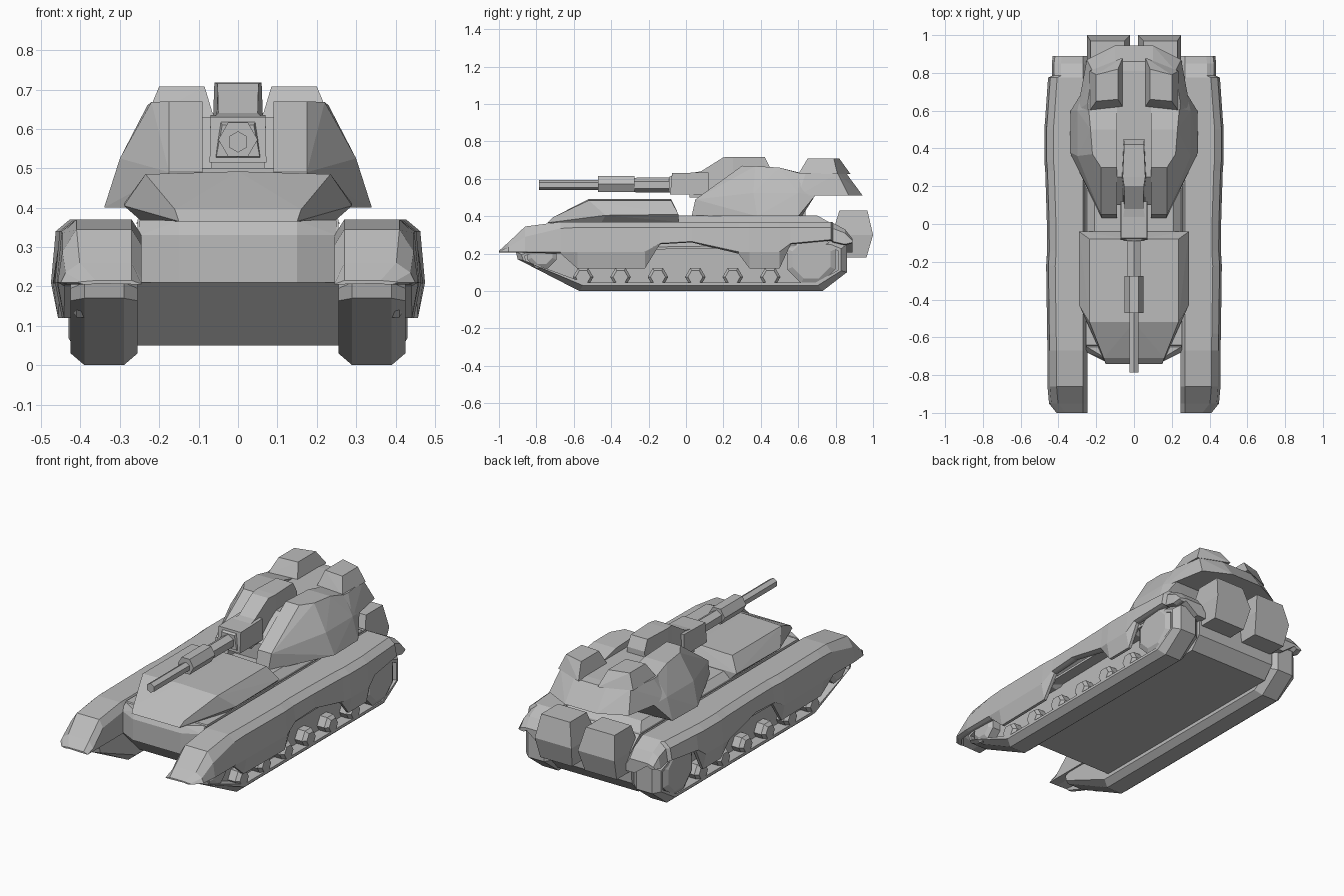
import bpy, bmesh, math

cube = bpy.data.objects.get("Cube")
if cube:
    bpy.data.objects.remove(cube, do_unlink=True)

grey = bpy.data.materials.new("plain grey")
grey.use_nodes = True
grey.diffuse_color = (0.5, 0.5, 0.5, 1)
grey.node_tree.nodes["Principled BSDF"].inputs["Base Color"].default_value = (0.5, 0.5, 0.5, 1)


def finish(name, bm, mirror=False):
    bmesh.ops.recalc_face_normals(bm, faces=bm.faces)
    mesh = bpy.data.meshes.new(name)
    bm.to_mesh(mesh)
    bm.free()
    mesh.materials.append(grey)
    ob = bpy.data.objects.new(name, mesh)
    bpy.context.collection.objects.link(ob)
    if mirror:
        mod = ob.modifiers.new("mirror", 'MIRROR')
        mod.use_mirror_merge = False
    return ob


def solid(name, pts, pair=False):
    """Convex block: symmetric about x = 0, or a mirrored pair."""
    bm = bmesh.new()
    if not pair:
        pts = list(pts) + [(-x, y, z) for x, y, z in pts]
    for p in pts:
        bm.verts.new(p)
    bmesh.ops.remove_doubles(bm, verts=bm.verts, dist=0.0005)
    out = bmesh.ops.convex_hull(bm, input=bm.verts)
    bmesh.ops.delete(bm, geom=[g for g in set(out["geom_interior"] + out["geom_unused"])
                               if isinstance(g, bmesh.types.BMVert)], context='VERTS')
    bmesh.ops.dissolve_limit(bm, angle_limit=0.03, verts=bm.verts, edges=bm.edges)
    return finish(name, bm, pair)


def loft(name, rings, pair=False):
    """Skin a row of equal rings and cap both ends."""
    bm = bmesh.new()
    rows = [[bm.verts.new(p) for p in r] for r in rings]
    n = len(rows[0])
    for a, b in zip(rows, rows[1:]):
        for i in range(n):
            j = (i + 1) % n
            bm.faces.new((a[i], a[j], b[j], b[i]))
    bm.faces.new(rows[0])
    bm.faces.new(rows[-1])
    return finish(name, bm, pair)


def wheel(name, y, z, sides, steps, turn=0.0):
    """Wheel pair from (x, radius) steps along the axle."""
    ang = [2 * math.pi * k / sides + turn for k in range(sides)]
    loft(name, [[(x, y + r * math.cos(a), z + r * math.sin(a)) for a in ang]
                for x, r in steps], True)


def tube(name, steps, z, turn=0.0):
    """Six-sided bar along y from (y, radius) steps."""
    ang = [k * math.pi / 3 + turn for k in range(6)]
    loft(name, [[(r * math.sin(a), y, z + r * math.cos(a)) for a in ang] for y, r in steps])


# Tracks: bevelled belt with a recessed outer side
belt = [(-.57, 0), (.73, 0), (.86, .1), (.86, .25), (.8, .28), (-.82, .25), (-.91, .21), (-.9, .17)]


def belt_ring(x, d):
    return [(x, -.02 + (y + .02) * (1 - d / .88), .14 + (z - .14) * (1 - d / .14)) for y, z in belt]


loft("track", [belt_ring(x, d) for x, d in
               [(.255, .03), (.29, 0), (.39, 0), (.425, .03), (.425, .045), (.36, .045)]], True)

# Wheels
for i in range(6):
    wheel("road_wheel", -.55 + .2 * i, .075, 6, [(.35, .055), (.405, .055), (.42, .042), (.425, .04)])
wheel("drive_wheel", .67, .17, 8, [(.35, .14), (.415, .14), (.43, .11)], math.pi / 8)
wheel("idler_wheel", -.77, .2, 8, [(.35, .085), (.41, .085), (.425, .06)], math.pi / 8)

# Fenders: y, top z, shoulder z, skirt bottom z, skirt x
stations = [
    (-1, .215, .212, .205, .41), (-.95, .26, .235, .205, .45), (-.86, .345, .29, .205, .458),
    (-.67, .37, .335, .2, .458), (-.58, .37, .34, .12, .46), (-.22, .37, .34, .12, .465),
    (-.14, .37, .34, .25, .46), (.03, .37, .34, .26, .462), (.28, .37, .34, .2, .47),
    (.34, .37, .34, .12, .475), (.5, .37, .34, .12, .475), (.56, .37, .34, .25, .47),
    (.775, .37, .34, .27, .455), (.785, .365, .335, .26, .435), (.85, .33, .31, .245, .435),
    (.89, .28, .27, .255, .43)]
rings = []
for y, top, sh, low, x in stations:
    mid = min(max(.21, low + .005), sh - .001)
    roof = min(.27, sh - .004)
    rings.append([(.245, y, .205), (.245, y, max(.206, top - .04)), (.27, y, top), (x - .048, y, top),
                  (x - .012, y, sh), (x, y, mid), (x - .018, y, low),
                  (x - .035, y, low), (x - .05, y, min(roof, low + .1)), (.3, y, .206)])
loft("fender", rings, True)

# Hull, nose and deck
hull = [(-.68, .21), (-.68, .33), (-.64, .37), (.78, .37), (.86, .3), (.85, .12), (.79, .05), (-.52, .05)]
solid("hull", [(.255, y, z) for y, z in hull])
solid("nose_plate", [(x, y, z) for x, y in [(.15, -.73), (.25, -.68), (.25, -.6)] for z in (.21, .33)]
      + [(.15, -.71, .368), (.25, -.65, .368)])
solid("deck", [(.21, -.04, .405), (.26, -.04, .36), (.21, .7, .405), (.26, .78, .36)])

# Front armour box
solid("front_armour", [
    (.15, -.74, .365), (.25, -.45, .37), (.25, -.04, .37),
    (.16, -.71, .395), (.29, -.43, .405), (.29, -.04, .41),
    (.235, -.52, .485), (.235, -.08, .485), (0, -.52, .492), (0, -.08, .492)])

# Turret: two cheeks, a core between them and a rear overhang
solid("turret_cheek", [
    (.09, .03, .4), (.17, .03, .4), (.34, .38, .4), (.335, .6, .4), (.09, .62, .4),
    (.09, .05, .49), (.175, .05, .49), (.3, .36, .525), (.3, .6, .525),
    (.09, .3, .67), (.175, .3, .67), (.22, .37, .668), (.23, .5, .66), (.09, .5, .66),
    (.24, .61, .63), (.09, .62, .63), (.28, .69, .51), (.09, .69, .51)], True)
solid("turret_core", [(.1, .1, .4), (.1, .1, .5), (.1, .25, .63), (.1, .64, .63), (.1, .64, .4)])
solid("turret_rear", [
    (.24, .58, .63), (.245, .64, .63), (.22, .81, .63), (.1, .86, .625),
    (.3, .6, .51), (.28, .7, .51), (.25, .87, .51), (.1, .945, .51)])
solid("roof_box", [
    (.06, .62, .625), (.235, .6, .625), (.235, .81, .625), (.06, .88, .625),
    (.085, .66, .708), (.2, .65, .708), (.2, .79, .708), (.085, .82, .708)], True)

# Gun mount: lower block and raised cover
solid("gun_mount", [(.072, -.085, .515), (.07, -.075, .63), (.072, .12, .515), (.07, .12, .635)])
cover = [(.02, .5, .63, .06), (.08, .5, .64, .05), (.2, .5, .715, .052), (.25, .5, .718, .06),
         (.42, .5, .718, .052), (.45, .5, .66, .055)]
loft("gun_cover", [[(-w - .008, y, lo), (-w, y, hi), (w, y, hi), (w + .008, y, lo)]
                   for y, lo, hi, w in cover])

# Gun barrel, sleeve and collar
tube("gun_barrel", [(-.785, .027), (-.4, .027), (-.4, .038), (-.05, .04)], .567)
tube("gun_sleeve", [(-.47, .05), (-.275, .05)], .573, math.pi / 6)
solid("gun_collar", [(.055, -.09, .53), (.04, -.09, .61), (.06, -.07, .52), (.045, -.07, .62)])

# Rear boxes
solid("rear_box", [
    (.05, .82, .43), (.23, .82, .43), (.05, .97, .43), (.23, .97, .43),
    (.02, .78, .3), (.25, .78, .3), (.02, 1, .3), (.25, 1, .3),
    (.04, .83, .18), (.24, .83, .18), (.04, .965, .18), (.24, .965, .18)], True)
